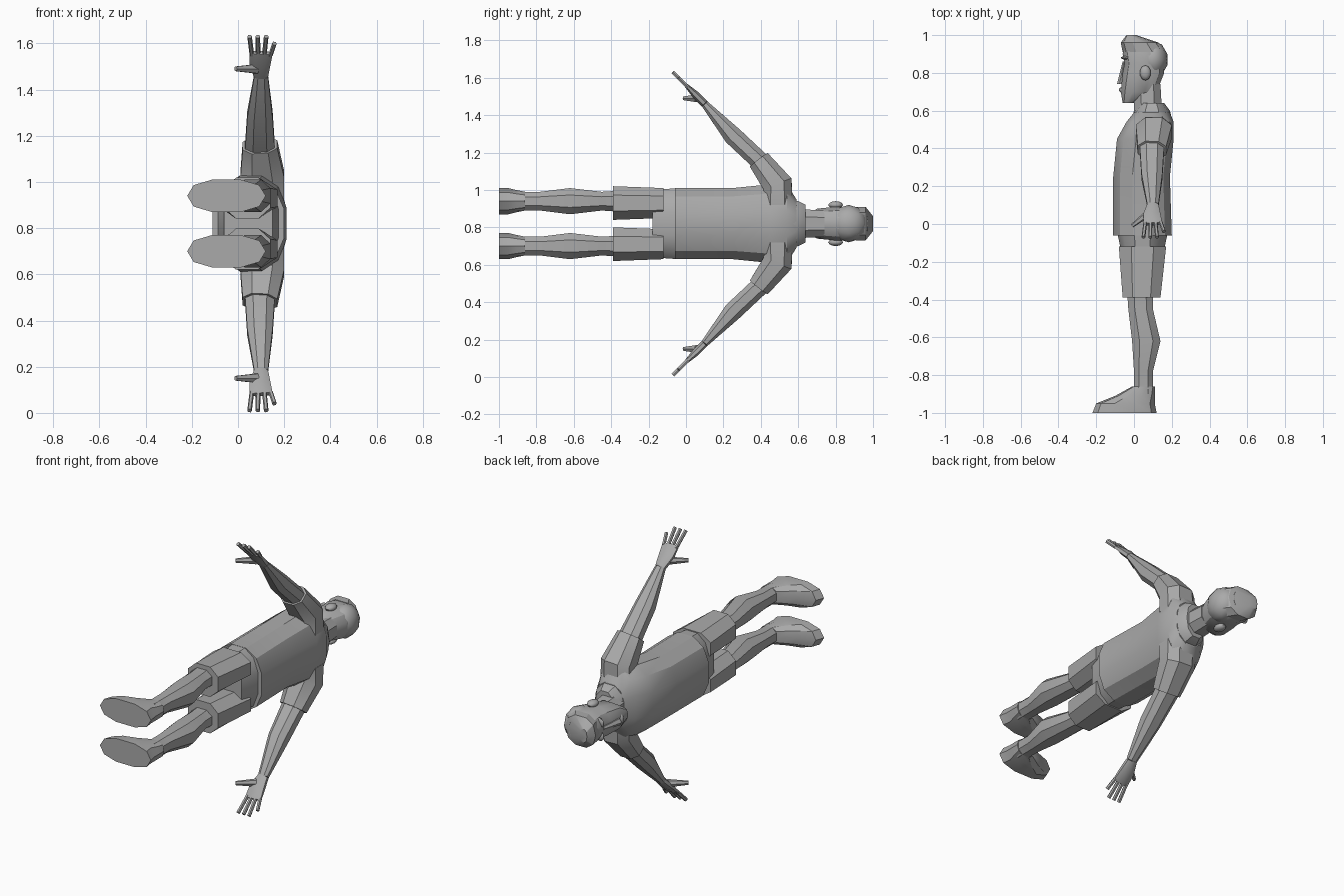
import bpy, bmesh, math
from mathutils import Vector

old = bpy.data.objects.get("Cube")
if old:
    bpy.data.objects.remove(old, do_unlink=True)

grey = (0.4, 0.4, 0.4, 1)
material = bpy.data.materials.new("plain grey")
material.use_nodes = True
material.diffuse_color = grey
material.node_tree.nodes["Principled BSDF"].inputs["Base Color"].default_value = grey

back_axis = Vector((1, 0, 0))
head_axis = Vector((0, 1, 0))
centre_line = Vector((0, 0, 0.82))    # the body lies on its side around this line


def finish(name, bm):
    """Turn the bmesh into a grey object whose sharp edges stay sharp."""
    bmesh.ops.recalc_face_normals(bm, faces=bm.faces)
    mesh = bpy.data.meshes.new(name)
    bm.to_mesh(mesh)
    bm.free()
    mesh.materials.append(material)
    part = bpy.data.objects.new(name, mesh)
    bpy.context.collection.objects.link(part)
    bpy.ops.object.select_all(action='DESELECT')
    part.select_set(True)
    bpy.context.view_layer.objects.active = part
    bpy.ops.object.shade_smooth_by_angle(angle=math.radians(32))


def cross_section(sides, squareness):
    """Outline of a rounded box or ellipse, filling the square from -1 to 1."""
    def squash(value):
        return math.copysign(abs(value) ** squareness, value)
    angles = [(i + 0.5) * math.tau / sides for i in range(sides)]
    outline = [(squash(math.cos(a)), squash(math.sin(a))) for a in angles]
    widest = max(abs(u) for u, v in outline)
    deepest = max(abs(v) for u, v in outline)
    return [(u / widest, v / deepest) for u, v in outline]


def tube(name, sections, sides=8, squareness=0.85, side=1, upright=False):
    """Loft along sections of (front, back, along body, sideways, half width)."""
    bm = bmesh.new()
    centres = [Vector(((front + back) / 2, along, sideways * side))
               for front, back, along, sideways, half in sections]
    outline = cross_section(sides, squareness)
    last = len(sections) - 1
    rings = []
    for i, (front, back, along, sideways, half) in enumerate(sections):
        path = centres[min(i + 1, last)] - centres[max(i - 1, 0)]
        tangent = head_axis if upright else path.normalized()
        across = tangent.cross(back_axis).normalized()
        depth = across.cross(tangent) * (back - front) / 2
        rings.append([bm.verts.new(centre_line + centres[i] + across * half * u + depth * v)
                      for u, v in outline])
    for ring, following in zip(rings, rings[1:]):
        for i in range(sides):
            j = (i + 1) % sides
            bm.faces.new((ring[i], ring[j], following[j], following[i]))
    bm.faces.new(rings[0])
    bm.faces.new(rings[last])
    finish(name, bm)


def stack(name, rows, sideways=0, **options):
    """Loft straight along the body; rows are (front, back, along body, half width)."""
    sections = [(front, back, along, sideways, half) for front, back, along, half in rows]
    tube(name, sections, upright=True, **options)


def blob(name, centre, size):
    """Low-poly ellipsoid."""
    bm = bmesh.new()
    bmesh.ops.create_icosphere(bm, subdivisions=2, radius=1)
    bmesh.ops.scale(bm, verts=bm.verts, vec=size)
    bmesh.ops.translate(bm, verts=bm.verts, vec=centre_line + Vector(centre))
    finish(name, bm)


# clothes on the trunk
stack("shirt", [(-.11, .2, -.06, .19), (-.11, .19, .25, .19), (-.09, .21, .45, .21),
                (-.04, .21, .54, .21), (0, .19, .59, .13)], sides=12)
stack("collar", [(-.01, .2, .56, .13), (0, .19, .6, .12), (.03, .16, .64, .1)], sides=10)
stack("shorts_hips", [(-.09, .18, -.04, .19), (-.06, .15, -.18, .18)], sides=12)

# neck, head and face
stack("neck", [(0, .15, .56, .08), (0, .14, .74, .07)])
stack("head", [(-.06, 0, .64, .04), (-.07, .12, .7, .08), (-.06, .16, .8, .09),
               (-.05, .16, .85, .09), (-.06, .16, .9, .09), (-.04, .1, .97, .07)], sides=12)
stack("nose", [(-.09, -.03, .74, .02), (-.06, -.03, .86, .01)], sides=6)
blob("moustache", (-.05, .71, 0), (.03, .02, .04))

# hair swept up at the front
stack("hair_top", [(-.06, .17, .91, .09), (-.07, .13, .96, .09), (-.04, .01, 1, .04)], sides=10)
blob("hair_back", (.1, .87, 0), (.08, .1, .1))

for side, word in ((1, "left"), (-1, "right")):
    # ear and brow
    blob(f"{word}_ear", (.06, .8, .1 * side), (.03, .04, .02))
    blob(f"{word}_brow", (-.04, .88, .04 * side), (.03, .01, .03))

    # leg of the shorts, bare leg with its calf, shoe
    stack(f"{word}_shorts_leg", [(-.08, .17, -.12, .08), (-.06, .14, -.39, .09)], .11 * side)
    stack(f"{word}_leg", [(-.04, .1, -.3, .06), (-.03, .1, -.45, .05), (-.01, .14, -.62, .07),
                          (0, .1, -.78, .05), (0, .1, -.9, .05)], .12 * side)
    stack(f"{word}_shoe", [(-.22, .12, -1, .07), (-.2, .11, -.95, .07), (-.1, .11, -.91, .06),
                           (-.01, .11, -.86, .05)], .12 * side, sides=10)

    # sleeve, bare arm and palm
    tube(f"{word}_sleeve", [(.01, .2, .49, .1, .08), (.01, .2, .49, .21, .08),
                            (.02, .17, .39, .34, .06)], side=side)
    tube(f"{word}_arm", [(.03, .16, .41, .32, .05), (.04, .15, .25, .47, .05),
                         (.07, .13, .1, .64, .02)], side=side)
    tube(f"{word}_palm", [(.07, .13, .1, .64, .02), (.05, .14, .05, .69, .02),
                          (.05, .15, 0, .74, .01)], side=side)
    tube(f"{word}_thumb", [(.06, .1, .06, .67, .02), (-.02, 0, -.01, .67, .01)],
         sides=6, side=side)

    # fingers fan out from the knuckles; the little one is shorter
    for i, finger in enumerate(("index", "middle", "ring", "little")):
        reach = 0.05 if finger == "little" else 0.08
        root, tip, radius = 0.06 + 0.027 * i, 0.05 + 0.036 * i, 0.01
        tube(f"{word}_{finger}_finger",
             [(root - radius, root + radius, 0.01, 0.73, radius),
              (tip - radius, tip + radius, 0.01 - reach, 0.73 + reach, radius)],
             sides=6, side=side)
